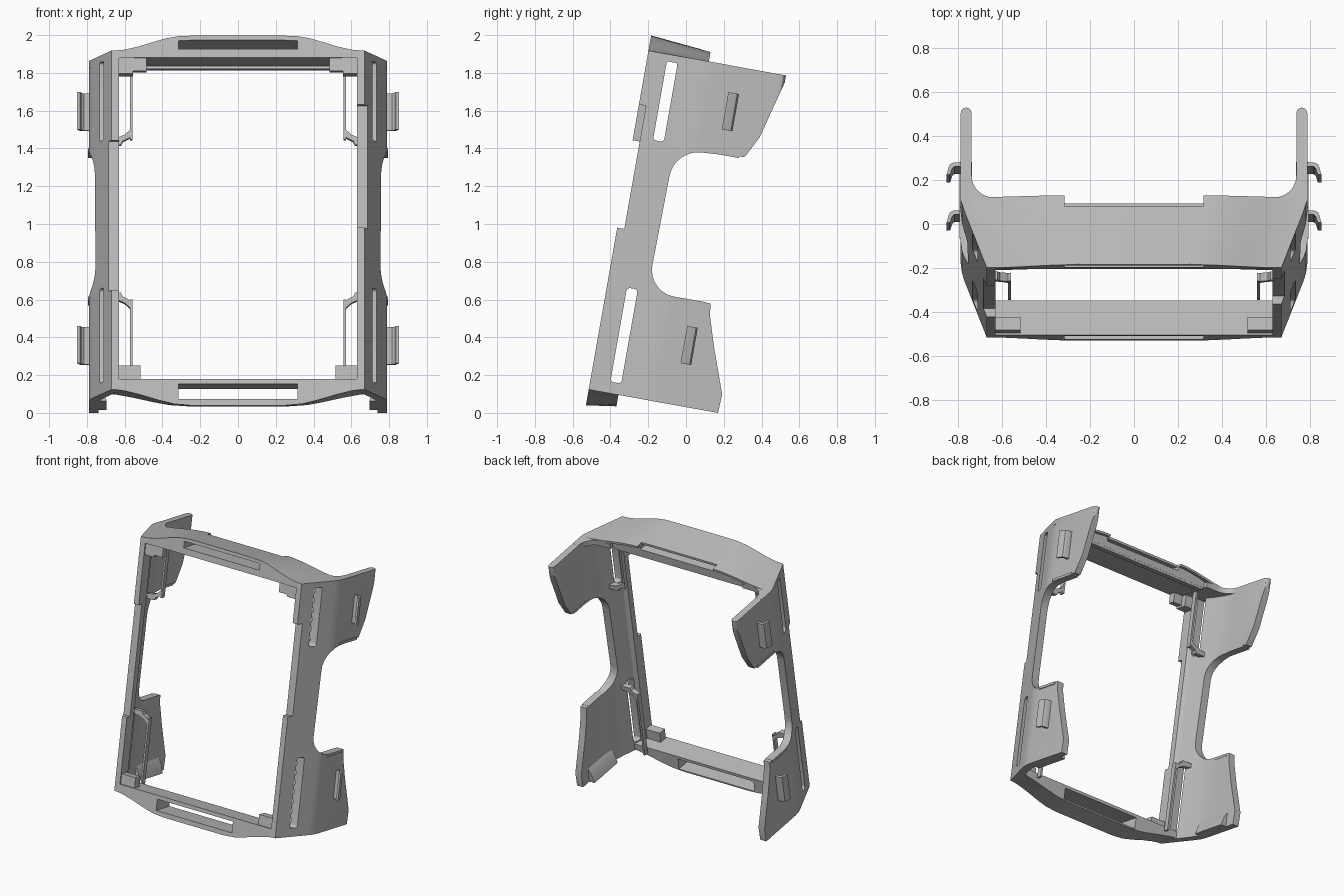
import bpy, bmesh, math
from mathutils import Matrix, Vector

cube = bpy.data.objects.get("Cube")
if cube:
    bpy.data.objects.remove(cube, do_unlink=True)

grey = bpy.data.materials.new("matte_grey")
grey.use_nodes = True
COLOUR = (0.5, 0.5, 0.5, 1)
grey.diffuse_color = COLOUR
grey.node_tree.nodes["Principled BSDF"].inputs["Base Color"].default_value = COLOUR

# Parts are built upright as (x, depth, height), then leaned back
LEAN = Matrix.Translation((0, -0.53, 0.04)) @ Matrix.Rotation(math.radians(-10), 4, 'X')


def loft(name, rings):
    """Solid through matching closed rings, capped at both ends."""
    bm = bmesh.new()
    rows = [[bm.verts.new(p) for p in ring] for ring in rings]
    n = len(rows[0])
    for a, b in zip(rows, rows[1:]):
        for i in range(n):
            j = (i + 1) % n
            bm.faces.new((a[i], a[j], b[j], b[i]))
    bm.faces.new(rows[0][::-1])
    bm.faces.new(rows[-1])
    bmesh.ops.recalc_face_normals(bm, faces=bm.faces)
    mesh = bpy.data.meshes.new(name)
    bm.to_mesh(mesh)
    bm.free()
    mesh.materials.append(grey)
    obj = bpy.data.objects.new(name, mesh)
    bpy.context.collection.objects.link(obj)
    return obj


def prism(name, points, axis, lo, hi):
    """Extrude a 2D outline along one axis (0 = x, 1 = depth, 2 = height)."""
    def place(p, t):
        q = list(p)
        q.insert(axis, t)
        return q
    return loft(name, [[place(p, t) for p in points] for t in (lo, hi)])


def box(name, x, d, h):
    return prism(name, [(x[0], d[0]), (x[1], d[0]), (x[1], d[1]), (x[0], d[1])], 2, *h)


def arc(cx, cy, r, a0, a1, n=8):
    angles = [math.radians(a0 + (a1 - a0) * i / n) for i in range(n + 1)]
    return [(cx + r * math.cos(a), cy + r * math.sin(a)) for a in angles]


def rounded(x, y, r):
    """Rectangle with rounded corners."""
    return (arc(x[0] + r, y[0] + r, r, 180, 270, 4) + arc(x[1] - r, y[0] + r, r, 270, 360, 4)
            + arc(x[1] - r, y[1] - r, r, 0, 90, 4) + arc(x[0] + r, y[1] - r, r, 90, 180, 4))


def combine(obj, tool, operation):
    mod = obj.modifiers.new("cut", 'BOOLEAN')
    mod.operation, mod.object, mod.solver = operation, tool, 'EXACT'
    graph = bpy.context.evaluated_depsgraph_get()
    mesh = bpy.data.meshes.new_from_object(obj.evaluated_get(graph))
    obj.modifiers.clear()
    obj.data = mesh
    bpy.data.objects.remove(tool, do_unlink=True)


def finish(obj):
    obj.data.transform(LEAN)
    obj.data.update()
    bpy.ops.object.select_all(action='DESELECT')
    obj.select_set(True)
    bpy.context.view_layer.objects.active = obj
    bpy.ops.object.shade_smooth_by_angle(angle=math.radians(30))


def mirror(obj):
    obj.data.transform(Matrix.Scale(-1, 4, Vector((1, 0, 0))))
    obj.data.flip_normals()


# Side walls: plan section trimmed by the side outline
SECTION = ([(0.63, 0), (0.67, 0), (0.771, 0.26), (0.782, 0.295), (0.788, 0.34), (0.788, 0.70)]
           + arc(0.763, 0.715, 0.025, 0, 180, 6)
           + [(0.738, 0.43), (0.735, 0.37), (0.726, 0.31), (0.708, 0.25),
              (0.655, 0.105), (0.63, 0.085)])
OUTLINE = ([(-0.05, 0.085), (0.696, 0.082), (0.70, 0.184), (0.615, 0.42), (0.565, 0.58),
            (0.556, 0.646), (0.424, 0.648)]
           + arc(0.36, 0.79, 0.142, 270, 180)
           + arc(0.38, 1.27, 0.155, 180, 90)
           + [(0.598, 1.44), (0.61, 1.46), (0.66, 1.558), (0.745, 1.885), (0.741, 1.904), (-0.05, 1.907)])
SLOTS = ((0.146, 0.652), (1.445, 1.873))
RECESS = {"left": (0.955, 1.617), "right": (0.62, 1.425)}


def side_wall(side):
    wall = prism(side + "_side_wall", SECTION, 2, 0.0, 2.0)
    combine(wall, prism("trim", OUTLINE, 0, 0.5, 0.9), 'INTERSECT')
    for span in SLOTS:
        slot = rounded((0.106, 0.164), span, 0.018)
        combine(wall, prism("slot", slot, 0, 0.55, 0.9), 'DIFFERENCE')
    combine(wall, box("recess", (0.5, 0.8), (-0.1, 0.038), RECESS[side]), 'DIFFERENCE')
    return wall


def hook(name, h):
    pts = [(0.78, 0.512), (0.82, 0.512), (0.837, 0.503), (0.844, 0.485), (0.852, 0.455),
           (0.836, 0.455), (0.826, 0.485), (0.816, 0.493), (0.78, 0.493)]
    return prism(name, pts, 2, h - 0.1, h + 0.1)


def side_parts(side):
    parts = [side_wall(side),
             hook(side + "_upper_hook", 1.664), hook(side + "_lower_hook", 0.407)]
    # Rounded web joining the upper wing to the top bar
    web = [(0.55, 0), (0.67, 0), (0.788, 0.31), (0.788, 0.43), (0.738, 0.43)]
    web += arc(0.638, 0.425, 0.10, 0, -90) + [(0.55, 0.325)]
    parts.append(prism(side + "_corner_web", web, 2, 1.868, 1.906))
    # Thickened foot of the lower wing
    foot = [(0.695, 0.083), (0.788, 0.083), (0.788, 0.185), (0.738, 0.185), (0.715, 0.15)]
    parts.append(prism(side + "_foot", foot, 1, 0.34, 0.62))
    # Lips along the inner edges of the wings
    for label, d, h in (("upper", 0.57, 1.43), ("lower", 0.53, 0.63)):
        parts.append(box(f"{side}_{label}_wing_lip", (0.736, 0.794), (0.36, d), (h, h + 0.018)))
    # Corner pads and guide posts inside the opening
    parts += [
        box(side + "_top_pad", (0.485, 0.64), (0.01, 0.06), (1.80, 1.88)),
        box(side + "_top_pad_step", (0.555, 0.66), (0.01, 0.10), (1.785, 1.88)),
        box(side + "_bottom_pad", (0.515, 0.64), (0.01, 0.07), (0.13, 0.215)),
        box(side + "_upper_post", (0.559, 0.573), (0.17, 0.205), (1.46, 1.88)),
        box(side + "_lower_post", (0.559, 0.573), (0.17, 0.205), (0.10, 0.60)),
    ]
    for label, h, s in (("upper", 1.45, 1), ("lower", 0.615, -1)):
        bracket = [(0.559, h + 0.06 * s), (0.562, h + 0.03 * s), (0.58, h + 0.015 * s),
                   (0.61, h), (0.62, h - 0.02 * s), (0.70, h - 0.02 * s),
                   (0.70, h + 0.01 * s), (0.635, h + 0.02 * s), (0.60, h + 0.035 * s),
                   (0.573, h + 0.06 * s)]
        parts.append(prism(f"{side}_{label}_bracket", bracket, 1, 0.168, 0.207))
    if side == "right":
        for p in parts:
            mirror(p)
    return parts


def symmetric(half):
    return [(-x, h) for x, h in half] + [(x, h) for x, h in reversed(half)]


def ring(pts, d, spread, lift, base):
    """Place a curved outline at depth d, widened and with its bulge flattened."""
    return [(x * spread, d, base + (h - base) * lift) for x, h in pts]


# Top bar: solid slotted rim under a thin curved hood
TOP = [(0.67, 1.906), (0.60, 1.912), (0.53, 1.928), (0.45, 1.953), (0.38, 1.973),
       (0.31, 1.985), (0.22, 1.988)]
crest = symmetric(TOP)
rim_top = crest + [(0.64, 1.87), (-0.64, 1.87)]
rim = loft("top_rim", [ring(rim_top, 0, 1, 1, 1.865), ring(rim_top, 0.295, 1.13, 0.67, 1.865)])
combine(rim, box("slot", (-0.315, 0.315), (-0.1, 0.5), (1.915, 1.963)), 'DIFFERENCE')
skin = crest + [(x * 0.99, h - 0.024) for x, h in reversed(crest)]
hood = loft("top_hood", [ring(skin, 0.002, 1, 1, 1.9), ring(skin, 0.31, 1.17, 0.67, 1.9),
                         ring(skin, 0.325, 1.17, 0.65, 1.9)])
combine(hood, box("notch", (-0.315, 0.315), (0.275, 0.5), (1.8, 2.1)), 'DIFFERENCE')
lip = box("top_inner_lip", (-0.54, 0.54), (0.25, 0.294), (1.853, 1.88))

# Bottom bar with its slot
BOTTOM = [(0.67, 0.088), (0.60, 0.078), (0.52, 0.058), (0.42, 0.028), (0.34, 0.008), (0.25, 0)]
base_outline = symmetric(BOTTOM) + [(0.66, 0.142), (-0.66, 0.142)]
bar = loft("bottom_bar", [ring(base_outline, 0, 1, 1, 0.115), ring(base_outline, 0.16, 1.07, 0.8, 0.115)])
combine(bar, box("slot", (-0.315, 0.315), (-0.1, 0.5), (0.034, 0.115)), 'DIFFERENCE')

for part in [rim, hood, lip, bar] + side_parts("left") + side_parts("right"):
    finish(part)
